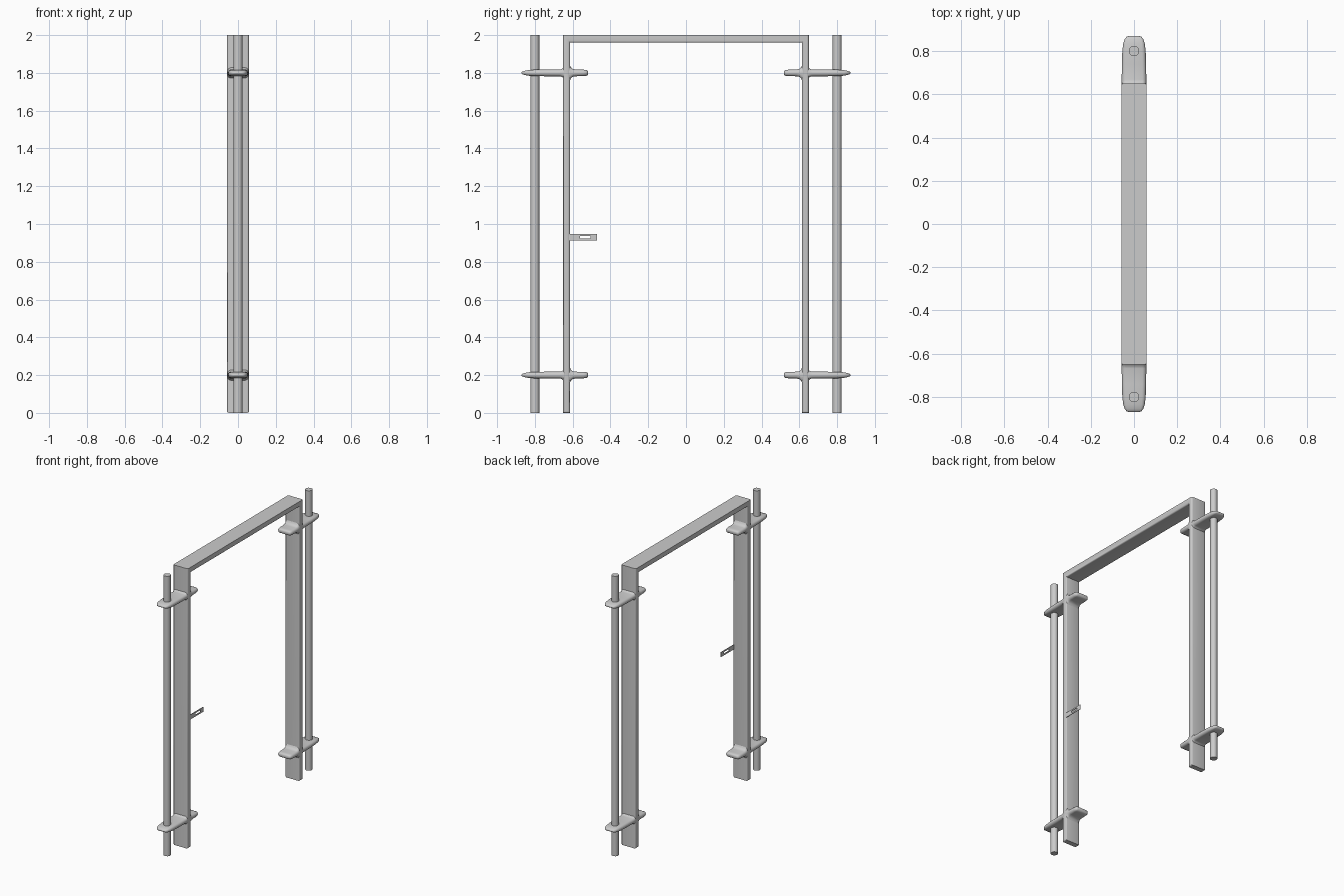
import bpy, bmesh, math

if "Cube" in bpy.data.objects:
    bpy.data.objects.remove(bpy.data.objects["Cube"])


def finish(name, bm, angle=35):
    bmesh.ops.recalc_face_normals(bm, faces=bm.faces[:])
    me = bpy.data.meshes.new(name)
    bm.to_mesh(me)
    bm.free()
    ob = bpy.data.objects.new(name, me)
    bpy.context.collection.objects.link(ob)
    bpy.ops.object.select_all(action='DESELECT')
    ob.select_set(True)
    bpy.context.view_layer.objects.active = ob
    bpy.ops.object.shade_smooth_by_angle(angle=math.radians(angle))
    return ob


def extrude_x(points, x0, x1):
    """Extrude a (y, z) outline along x."""
    bm = bmesh.new()
    face = bm.faces.new([bm.verts.new((x0, y, z)) for y, z in points])
    ext = bmesh.ops.extrude_face_region(bm, geom=[face])
    moved = [g for g in ext['geom'] if isinstance(g, bmesh.types.BMVert)]
    bmesh.ops.translate(bm, verts=moved, vec=(x1 - x0, 0, 0))
    return bm


# Door frame: one U-shaped outline with softened long edges, sharp across the top
W, OUT, INN, LOW = 0.058, 0.65, 0.614, 1.961
half = [(OUT, 0), (OUT, 2), (-OUT, 2), (-OUT, 0), (-INN, 0), (-INN, LOW), (INN, LOW), (INN, 0)]
bm = extrude_x(half, -W, W)
soft = [e for e in bm.edges
        if abs(e.verts[0].co.x - e.verts[1].co.x) < 1e-5
        and min(v.co.z for v in e.verts) < 1.99]
bmesh.ops.bevel(bm, geom=soft, offset=0.01, segments=3, profile=0.5, affect='EDGES')
finish("door_frame", bm, 50)

# Hinge plates: rounded sections lofted along y, flaring where they cross the post
# (y, half width, half height)
STATIONS = [(0.870, 0.022, 0.003), (0.866, 0.034, 0.007), (0.855, 0.043, 0.011),
            (0.835, 0.050, 0.015), (0.800, 0.054, 0.017), (0.740, 0.056, 0.018),
            (0.668, 0.057, 0.018), (0.656, 0.057, 0.021), (0.648, 0.057, 0.030),
            (0.616, 0.057, 0.045), (0.610, 0.057, 0.030), (0.600, 0.057, 0.021),
            (0.585, 0.057, 0.018), (0.545, 0.056, 0.017), (0.530, 0.053, 0.016),
            (0.522, 0.048, 0.013), (0.518, 0.040, 0.007)]


def section(w, h):
    """Rectangle with round short ends."""
    r = min(h, 0.018)
    pts = []
    for sx, start in ((1, -90), (-1, 90)):
        for i in range(7):
            a = math.radians(start + 30 * i)
            pts.append((sx * (w - r) + r * math.cos(a), h * math.sin(a)))
    return pts


def hinge_plate(name, side, z):
    bm = bmesh.new()
    rings = [[bm.verts.new((x, side * y, z + dz)) for x, dz in section(w, h)]
             for y, w, h in STATIONS]
    for a, b in zip(rings, rings[1:]):
        for i in range(len(a)):
            j = (i + 1) % len(a)
            bm.faces.new((a[i], a[j], b[j], b[i]))
    bm.faces.new(rings[0])
    bm.faces.new(rings[-1])
    finish(name, bm, 60)


# Hinge rods and plates on both sides
for side, label in ((-1, "left"), (1, "right")):
    hinge_plate(label + "_lower_hinge_plate", side, 0.2)
    hinge_plate(label + "_upper_hinge_plate", side, 1.8)
    bpy.ops.mesh.primitive_cylinder_add(vertices=16, radius=0.024, depth=2,
                                        location=(0, side * 0.8, 1))
    bpy.context.object.name = label + "_hinge_rod"
    bpy.ops.object.shade_smooth_by_angle(angle=math.radians(40))

# Latch strike: thin plate with a slot, built as a bridged ring of two rectangles
bm = bmesh.new()


def rect(x, y0, y1, z0, z1):
    return [bm.verts.new((x, y, z)) for y, z in ((y0, z0), (y1, z0), (y1, z1), (y0, z1))]


loops = [rect(0.053, -0.625, -0.472, 0.912, 0.946), rect(0.057, -0.625, -0.472, 0.912, 0.946),
         rect(0.057, -0.56, -0.505, 0.922, 0.936), rect(0.053, -0.56, -0.505, 0.922, 0.936)]
for k in range(4):
    a, b = loops[k], loops[(k + 1) % 4]
    for i in range(4):
        j = (i + 1) % 4
        bm.faces.new((a[i], a[j], b[j], b[i]))
finish("latch_strike", bm)
